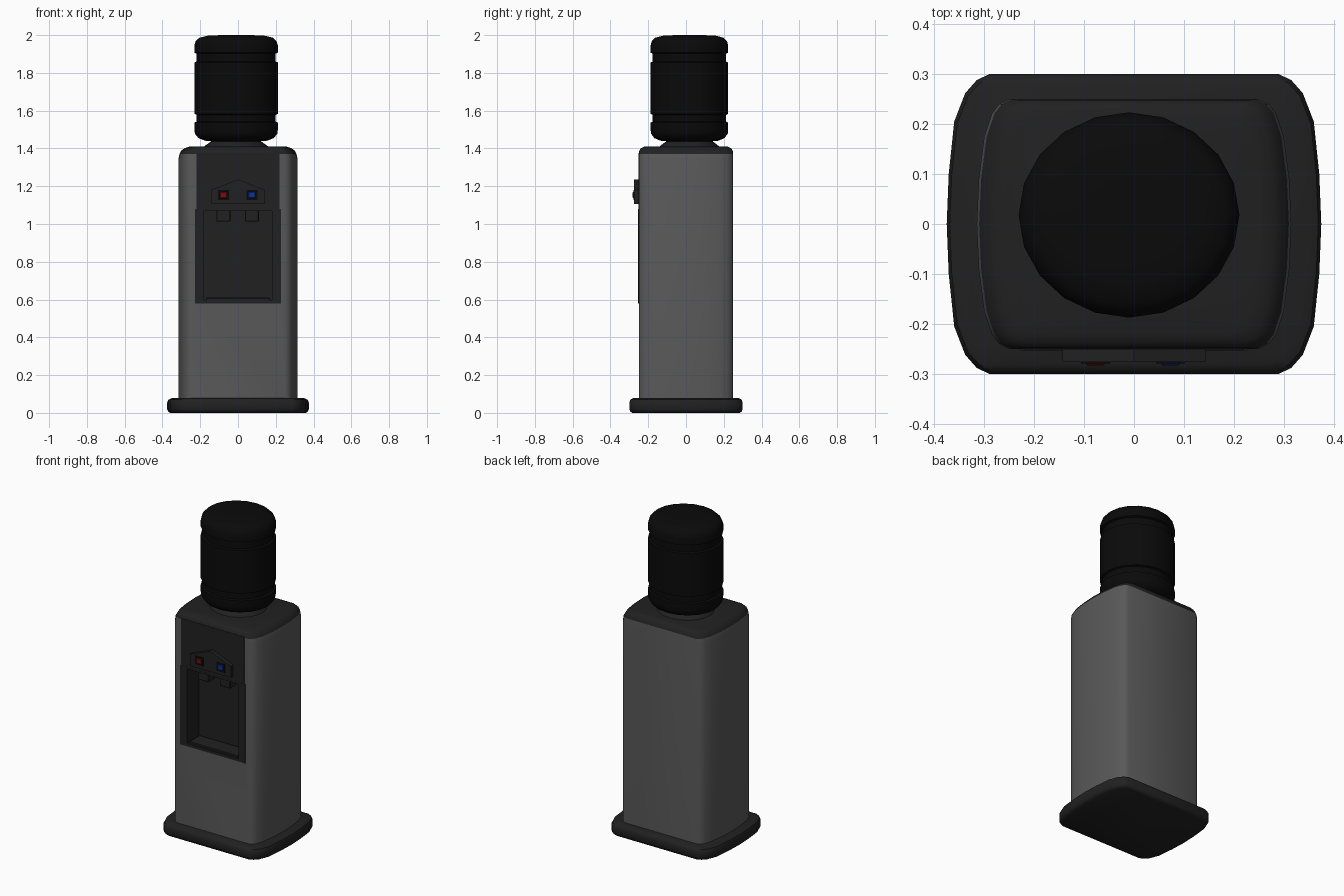
import bpy, bmesh
from math import cos, sin, pi, radians

if "Cube" in bpy.data.objects:
    bpy.data.objects.remove(bpy.data.objects["Cube"])


def material(name, rgb):
    m = bpy.data.materials.new(name)
    m.diffuse_color = (*rgb, 1)
    m.use_nodes = True
    m.node_tree.nodes["Principled BSDF"].inputs["Base Color"].default_value = m.diffuse_color
    return m


GREY = material("grey", (0.1, 0.1, 0.1))
DARK = material("dark", (0.015, 0.015, 0.015))
BLACK = material("black", (0.003, 0.003, 0.003))
RED = material("red", (0.18, 0.005, 0.005))
BLUE = material("blue", (0.005, 0.03, 0.3))


def finish(name, bm, mat, smooth=None):
    bmesh.ops.recalc_face_normals(bm, faces=bm.faces)
    me = bpy.data.meshes.new(name)
    bm.to_mesh(me)
    bm.free()
    ob = bpy.data.objects.new(name, me)
    bpy.context.collection.objects.link(ob)
    if mat:
        me.materials.append(mat)
    if smooth:
        select(ob)
        bpy.ops.object.shade_smooth_by_angle(angle=radians(smooth))
    return ob


def select(ob):
    bpy.ops.object.select_all(action='DESELECT')
    ob.select_set(True)
    bpy.context.view_layer.objects.active = ob


def loft(name, rings, mat, smooth=40):
    bm = bmesh.new()
    loops = [[bm.verts.new(p) for p in r] for r in rings]
    n = len(loops[0])
    for a, b in zip(loops, loops[1:]):
        for i in range(n):
            j = (i + 1) % n
            bm.faces.new((a[i], a[j], b[j], b[i]))
    bm.faces.new(loops[0][::-1])
    bm.faces.new(loops[-1])
    return finish(name, bm, mat, smooth)


def slab(name, quarter, levels, mat):
    # quarter outline starts on the x axis and is mirrored both ways;
    # every level is (z, inset)
    rings = []
    for z, dx, dy in levels:
        q = [(x - dx, y - dy * y / quarter[-1][1]) for x, y in quarter]
        right = [(x, -y) for x, y in q[:0:-1]] + q
        left = [(-x, y) for x, y in q[::-1]] + [(-x, -y) for x, y in q[1:]]
        rings.append([(x, y, z) for x, y in right + left])
    return loft(name, rings, mat)


def lathe(name, profile, mat, cx=-0.01, cy=0.018, sy=0.93, n=20):
    rings = [[(cx + r * cos(2 * pi * i / n), cy + sy * r * sin(2 * pi * i / n), z)
              for i in range(n)] for r, z in profile]
    return loft(name, rings, mat, 35)


def box(name, x, y, z, mat, bevel=0):
    bm = bmesh.new()
    bmesh.ops.create_cube(bm, size=1)
    for v in bm.verts:
        v.co = [(lo + hi) / 2 + c * (hi - lo) for c, (lo, hi) in zip(v.co, (x, y, z))]
    if bevel:
        bmesh.ops.bevel(bm, geom=bm.edges[:], offset=bevel, segments=1, affect='EDGES')
    return finish(name, bm, mat)


def cut(ob, x, y, z):
    cutter = box("cutter", x, y, z, None)
    cutter.hide_render = True
    mod = ob.modifiers.new("cut", 'BOOLEAN')
    mod.operation, mod.solver, mod.object = 'DIFFERENCE', 'EXACT', cutter
    select(ob)
    bpy.ops.object.modifier_apply(modifier=mod.name)
    bpy.data.objects.remove(cutter)


# Foot plate, cabinet and lid
foot = [(0.375, 0), (0.371, 0.1), (0.36, 0.205), (0.338, 0.262), (0.315, 0.288), (0.29, 0.3)]
shell = [(0.315, 0), (0.311, 0.09), (0.3, 0.175), (0.285, 0.22), (0.27, 0.24), (0.25, 0.25)]
slab("base", foot, [(0, .015, .015), (.008, .005, .005), (.02, 0, 0), (.055, 0, 0),
                    (.07, .006, .006), (.078, .025, .02)], DARK)
body = slab("cabinet", shell, [(.07, 0, 0), (1.345, 0, 0), (1.37, .005, 0)], GREY)
cut(body, (-.22, .22), (-.3, -.115), (.585, 1.075))
slab("lid", shell, [(1.37, .005, 0), (1.39, .016, .003), (1.402, .033, .012),
                    (1.41, .06, .03)], DARK)

# Front panel with the dispensing alcove
box("front_panel", (-.22, .22), (-.252, -.24), (1.07, 1.375), DARK)
alcove = box("alcove", (-.227, .227), (-.253, -.11), (.58, 1.08), DARK)
cut(alcove, (-.18, .18), (-.3, -.13), (.597, 1.068))
box("drip_tray", (-.17, .17), (-.247, -.14), (.59, .61), DARK, .004)

# Gabled control plate
outline = [(-.143, 1.107), (.143, 1.107), (.143, 1.18), (0, 1.236), (-.143, 1.18)]
loft("control_plate", [[(x, y, z) for x, z in outline] for y in (-.245, -.276)], DARK, None)

# Taps and buttons
for side, x, mat in (("hot", -.077, RED), ("cold", .073, BLUE)):
    box(side + "_tap", (x - .037, x + .037), (-.235, -.17), (1.012, 1.075), DARK, .004)
    box(side + "_button_frame", (x - .029, x + .029), (-.279, -.27), (1.127, 1.181), BLACK)
    box(side + "_button", (x - .019, x + .019), (-.283, -.27), (1.138, 1.17), mat, .003)

# Bottle collar and bottle
lathe("bottle_collar", [(.175, 1.4), (.168, 1.412), (.14, 1.432), (.115, 1.448)], DARK)
lathe("bottle", [(.11, 1.436), (.165, 1.441), (.2, 1.455), (.218, 1.478), (.221, 1.5),
                 (.221, 1.537), (.209, 1.542), (.209, 1.578), (.221, 1.583),
                 (.221, 1.855), (.209, 1.86), (.209, 1.902), (.221, 1.907),
                 (.221, 1.945), (.214, 1.968), (.195, 1.986), (.15, 1.997), (.08, 2.0)], BLACK)
